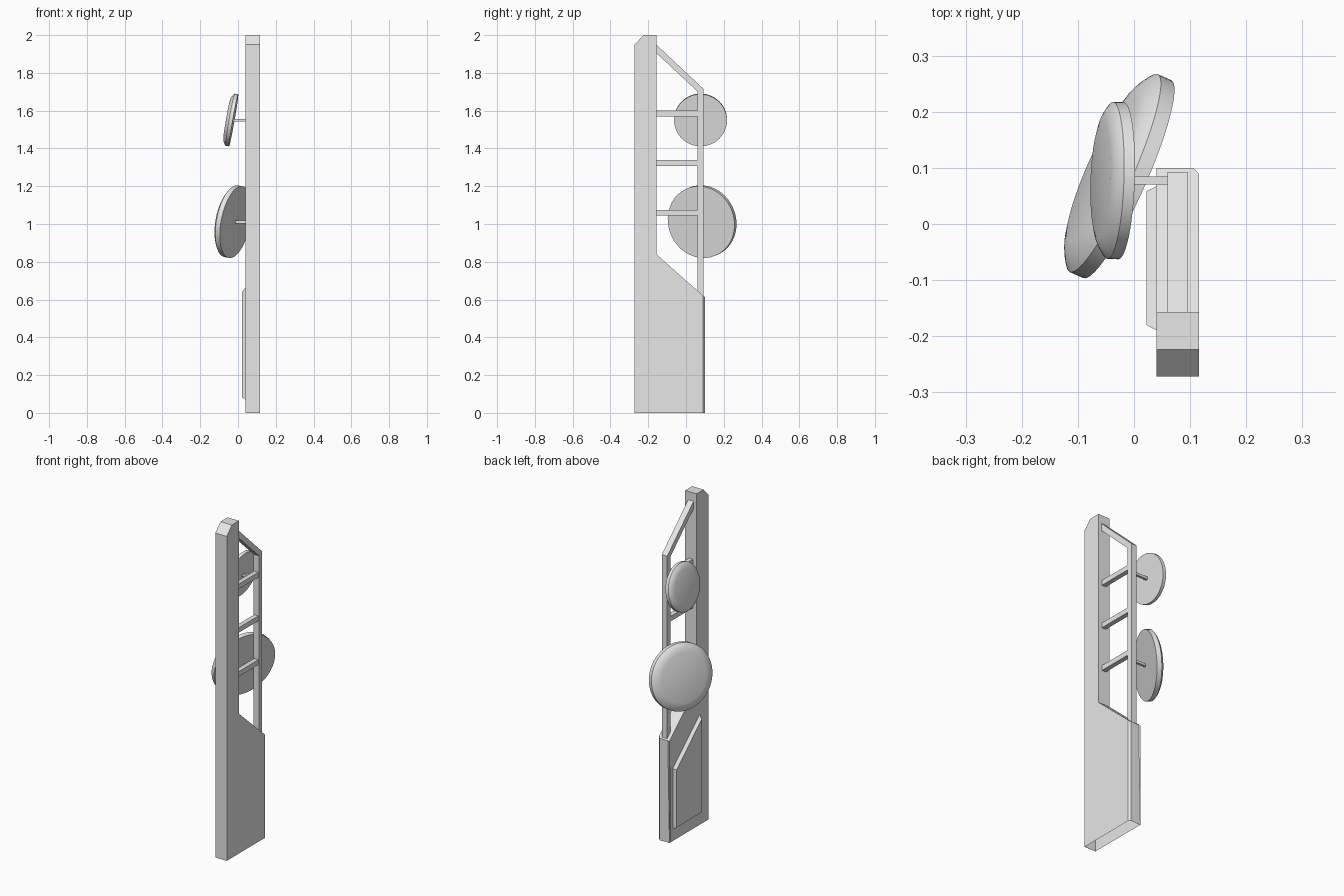
import bpy, bmesh, math
from mathutils import Vector

cube = bpy.data.objects.get("Cube")
if cube:
    bpy.data.objects.remove(cube, do_unlink=True)

grey = bpy.data.materials.new("light_grey")
grey.use_nodes = True
COLOUR = (0.8, 0.8, 0.8, 1)
grey.diffuse_color = COLOUR
grey.node_tree.nodes["Principled BSDF"].inputs["Base Color"].default_value = COLOUR


def finish(name, bm):
    bmesh.ops.recalc_face_normals(bm, faces=bm.faces)
    mesh = bpy.data.meshes.new(name)
    bm.to_mesh(mesh)
    bm.free()
    mesh.materials.append(grey)
    obj = bpy.data.objects.new(name, mesh)
    bpy.context.collection.objects.link(obj)
    return obj


def extrude_profile(profile, x0, x1, top_profile=None):
    """Side profile in (y, z) carried from x0 to x1, optionally tapering."""
    bm = bmesh.new()
    a = [bm.verts.new((x0, y, z)) for y, z in profile]
    b = [bm.verts.new((x1, y, z)) for y, z in (top_profile or profile)]
    bm.faces.new(a)
    bm.faces.new(b)
    n = len(a)
    for i in range(n):
        j = (i + 1) % n
        bm.faces.new((a[i], a[j], b[j], b[i]))
    return bm


def bar(name, x, y, z):
    """Box between the given (min, max) ranges."""
    return finish(name, extrude_profile(
        [(y[0], z[0]), (y[1], z[0]), (y[1], z[1]), (y[0], z[1])], *x))


def dish(name, centre, radius, yaw, tilt):
    """Drum antenna: flat back, straight rim, rounded front with a flat centre."""
    profile = [(0, 0), (1, 0), (1, 0.14), (0.97, 0.165), (0.92, 0.2),
               (0.85, 0.235), (0.74, 0.265), (0, 0.275)]
    bm = bmesh.new()
    verts = [bm.verts.new((r * radius, 0, h * radius)) for r, h in profile]
    edges = [bm.edges.new(pair) for pair in zip(verts, verts[1:])]
    bmesh.ops.spin(bm, geom=verts + edges, cent=(0, 0, 0), axis=(0, 0, 1),
                   angle=math.tau, steps=56)
    bmesh.ops.remove_doubles(bm, verts=bm.verts, dist=0.0001)
    obj = finish(name, bm)
    yaw, tilt = math.radians(yaw), math.radians(tilt)
    facing = Vector((-math.cos(tilt) * math.cos(yaw),
                     math.cos(tilt) * math.sin(yaw), math.sin(tilt)))
    obj.rotation_euler = facing.to_track_quat('Z', 'Y').to_euler()
    obj.location = centre
    bpy.ops.object.select_all(action='DESELECT')
    obj.select_set(True)
    bpy.context.view_layer.objects.active = obj
    bpy.ops.object.shade_smooth_by_angle(angle=math.radians(30))


# Tower body: wide base, sloped shoulder, tall mast; open underneath
bm = extrude_profile([(-0.272, 0), (0.1, 0), (0.1, 0.612), (-0.157, 0.84),
                      (-0.157, 2), (-0.224, 2), (-0.272, 1.95)], 0.04, 0.116)
bm.faces.ensure_lookup_table()
bmesh.ops.delete(bm, geom=[f for f in bm.faces
                           if all(v.co.z < 0.001 for v in f.verts)],
                 context='FACES_ONLY')
rear = [e for e in bm.edges if all(v.co.y > 0.09 for v in e.verts)
        and abs(e.verts[0].co.z - e.verts[1].co.z) > 0.1]
bmesh.ops.bevel(bm, geom=rear, offset=0.011, segments=1, affect='EDGES')
finish("tower_body", bm)

# Raised access panel with sloped borders
finish("side_panel", extrude_profile(
    [(-0.19, 0.07), (0.068, 0.07), (0.068, 0.436), (-0.19, 0.665)], 0.041, 0.022,
    [(-0.18, 0.082), (0.058, 0.082), (0.058, 0.427), (-0.18, 0.642)]))

# Rear frame: upright, diagonal brace and rungs
finish("rear_frame", extrude_profile(
    [(0.062, 0.6), (0.093, 0.6), (0.093, 1.715), (-0.16, 1.952),
     (-0.16, 1.908), (0.062, 1.7)], 0.06, 0.096))
for i, z in enumerate((1.06, 1.323, 1.585)):
    bar(f"rung_{i + 1}", (0.064, 0.092), (-0.16, 0.065), (z - 0.015, z + 0.015))

# Dishes and the short arms holding them
for size, centre, radius, yaw in (("large", (-0.012, 0.08, 1.01), 0.193, 24),
                                  ("small", (-0.023, 0.077, 1.549), 0.14, 2)):
    dish(size + "_dish", centre, radius, yaw, 10)
    bar(size + "_dish_arm", (centre[0] - 0.002, 0.062), (0.07, 0.085),
        (centre[2] - 0.007, centre[2] + 0.008))
